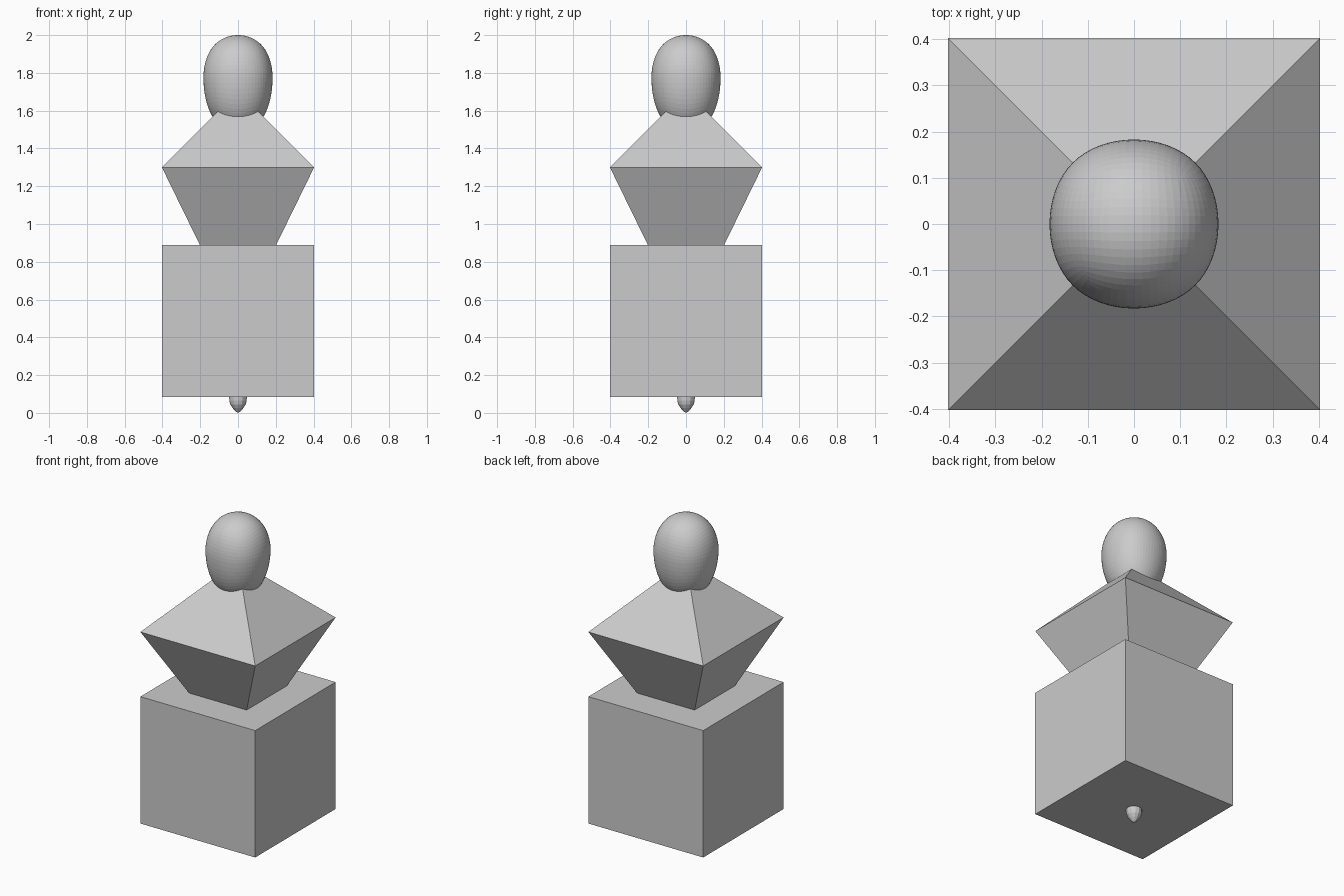
import bpy, bmesh, math

if "Cube" in bpy.data.objects:
    bpy.data.objects.remove(bpy.data.objects["Cube"])

grey = bpy.data.materials.new("plain_grey")
grey.diffuse_color = (0.6, 0.6, 0.6, 1)
grey.use_nodes = True
grey.node_tree.nodes["Principled BSDF"].inputs["Base Color"].default_value = grey.diffuse_color


def lathe(name, rings, sides, turn=0.0):
    """Stack of regular polygons, rings = (corner radius, z); radius 0 gives a point."""
    bm = bmesh.new()
    loops = []
    for r, z in rings:
        n = sides if r > 0 else 1
        loops.append([bm.verts.new((r * math.cos(turn + i * math.tau / sides),
                                    r * math.sin(turn + i * math.tau / sides), z))
                      for i in range(n)])
    for a, b in zip(loops, loops[1:]):
        for i in range(sides):
            j = (i + 1) % sides
            quad = [a[i % len(a)], a[j % len(a)], b[j % len(b)], b[i % len(b)]]
            bm.faces.new(list(dict.fromkeys(quad)))
    for end in (loops[0], loops[-1]):
        if len(end) > 1:
            bm.faces.new(end)
    bmesh.ops.recalc_face_normals(bm, faces=bm.faces)
    mesh = bpy.data.meshes.new(name)
    bm.to_mesh(mesh)
    bm.free()
    mesh.materials.append(grey)
    ob = bpy.data.objects.new(name, mesh)
    bpy.context.collection.objects.link(ob)
    return ob


S = math.sqrt(2)   # half width of a square -> corner radius
Q = math.pi / 4
HALF = 0.403

# Cube body and double-tapered shoulders
lathe("body_block", [(HALF * S, 0.085), (HALF * S, 0.89)], 4, Q)
lathe("shoulders", [(0.2 * S, 0.885), (HALF * S, 1.30), (0, 1.703)], 4, Q)

# Small pointed tip under the body
lathe("bottom_tip", [(0, 0), (0.012, 0.007), (0.028, 0.025), (0.041, 0.045),
                     (0.046, 0.065), (0.047, 0.1)], 12)

# Egg head: subdivided cube, stretched more below its widest level
bpy.ops.mesh.primitive_cube_add(size=2)
head = bpy.context.object
head.name = "head"
sub = head.modifiers.new("round", 'SUBSURF')
sub.levels = sub.render_levels = 4
bpy.ops.object.modifier_apply(modifier=sub.name)
ext = max(v.co.z for v in head.data.vertices)
for v in head.data.vertices:
    x, y, z = v.co / ext
    v.co = (x * 0.183, y * 0.183, 1.775 + z * (0.225 if z > 0 else 0.29))
for p in head.data.polygons:
    p.use_smooth = False
head.data.materials.append(grey)
